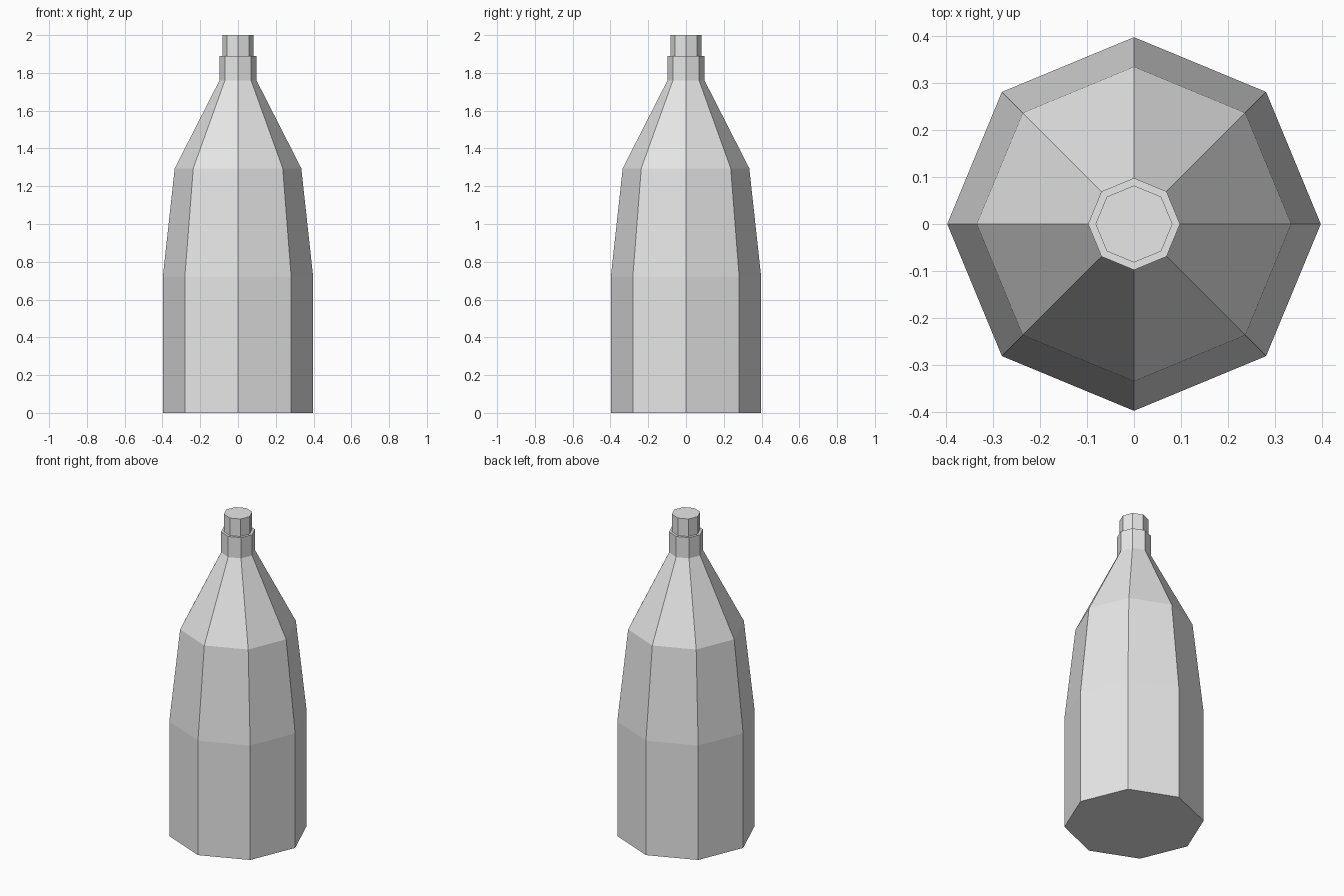
import bpy, bmesh, math

cube = bpy.data.objects.get("Cube")
if cube:
    bpy.data.objects.remove(cube, do_unlink=True)

SIDES = 8

grey = bpy.data.materials.new("light grey")
grey.use_nodes = True
grey.diffuse_color = (0.8, 0.8, 0.8, 1)
grey.node_tree.nodes["Principled BSDF"].inputs["Base Color"].default_value = grey.diffuse_color


def lathe(name, profile, cap_bottom=False, cap_top=False):
    """Turn (radius, height) points into a flat-shaded octagonal part."""
    bm = bmesh.new()
    rings = []
    for r, z in profile:
        angles = [math.tau * i / SIDES for i in range(SIDES)]
        rings.append([bm.verts.new((r * math.cos(a), r * math.sin(a), z)) for a in angles])
    for low, high in zip(rings, rings[1:]):
        for i in range(SIDES):
            j = (i + 1) % SIDES
            bm.faces.new((low[i], low[j], high[j], high[i]))
    if cap_bottom:
        bm.faces.new(rings[0][::-1])
    if cap_top:
        bm.faces.new(rings[-1])
    mesh = bpy.data.meshes.new(name)
    bm.to_mesh(mesh)
    bm.free()
    mesh.materials.append(grey)
    obj = bpy.data.objects.new(name, mesh)
    bpy.context.collection.objects.link(obj)
    return obj


# Straight base, tapered upper body and steep shoulder
lathe("bottle_body", [(0.398, 0), (0.398, 0.72), (0.335, 1.295), (0.098, 1.76)], cap_bottom=True)

# Collar with a narrow flat ledge on top
lathe("neck_collar", [(0.098, 1.76), (0.098, 1.89), (0.082, 1.89)])

# Narrow closed cap
lathe("cap", [(0.082, 1.89), (0.082, 2.0)], cap_top=True)
